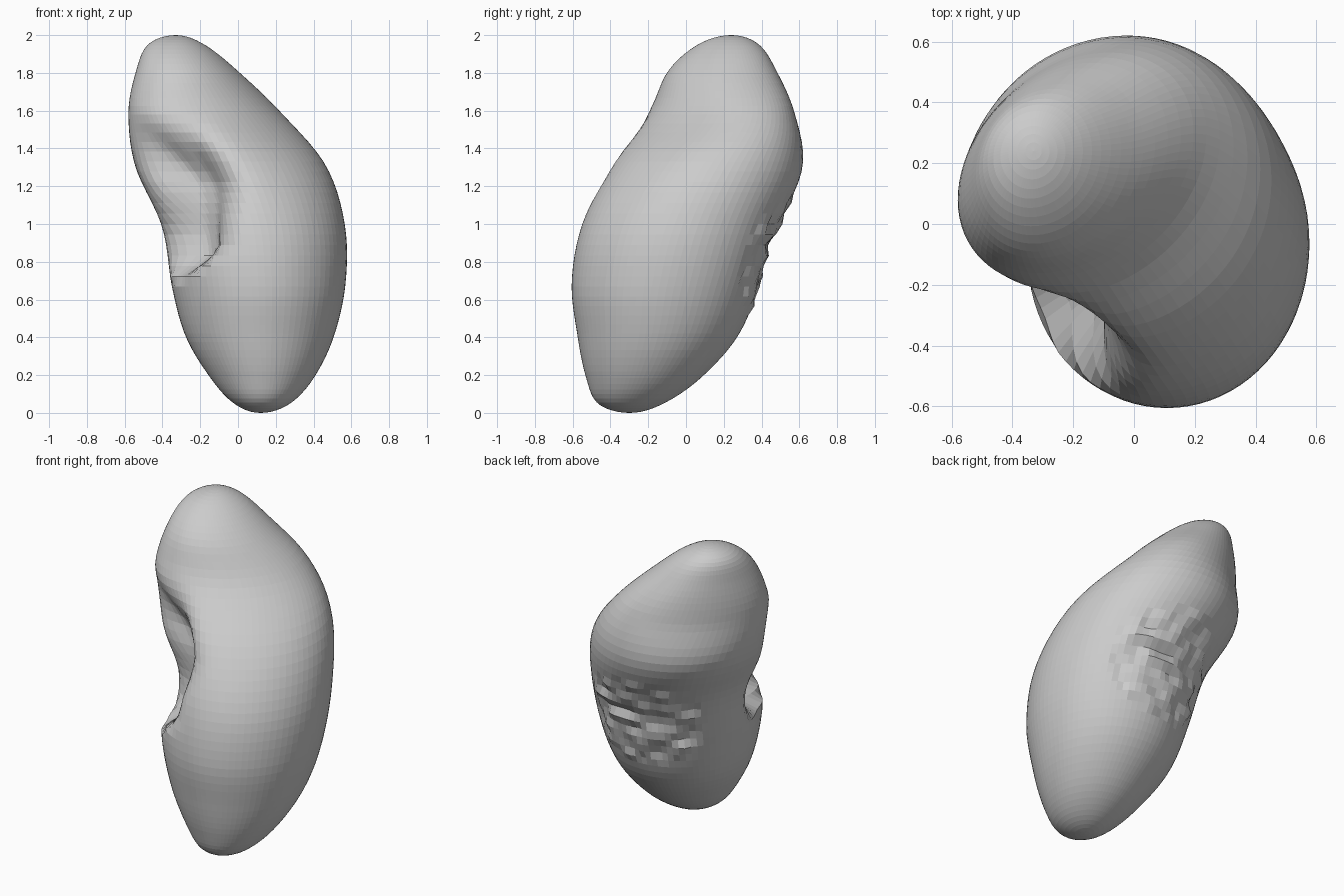
import bpy, bmesh, math
from mathutils import Vector, noise

if "Cube" in bpy.data.objects:
    bpy.data.objects.remove(bpy.data.objects["Cube"])

# Cross-sections evenly spaced from bottom pole to top pole: x min, x max, y min, y max, skew
SECTIONS = [
    (.12, .12, -.30, -.30, 0),
    (-.02, .275, -.465, -.12, 0),
    (-.15, .405, -.53, .085, 0),
    (-.28, .51, -.575, .28, 0),
    (-.355, .57, -.605, .41, 0),
    (-.41, .565, -.55, .515, 0),
    (-.545, .465, -.40, .62, .04),
    (-.58, .23, -.20, .575, .28),
    (-.54, .0, -.095, .48, .2),
    (-.475, -.18, .065, .385, .1),
    (-.33, -.33, .24, .24, 0),
]
RINGS, SEGS = 56, 80


def smooth(a, b, v):
    t = min(1, max(0, (v - a) / (b - a)))
    return t * t * (3 - 2 * t)


def knot(i):
    """Section i; beyond a pole it mirrors, which keeps the ends round."""
    n = len(SECTIONS) - 1
    if 0 <= i <= n:
        return SECTIONS[i]
    x0, x1, y0, y1, skew = SECTIONS[1 if i < 0 else n - 1]
    return (x1, x0, y1, y0, skew)


def section(t):
    """Catmull-Rom blend of the cross-sections."""
    n = len(SECTIONS) - 1
    i = min(int(t * n), n - 1)
    f = t * n - i
    p = [knot(i + k) for k in (-1, 0, 1, 2)]
    return [b + .5 * f * (c - a + f * (2*a - 5*b + 4*c - d + f * (3*(b - c) + d - a)))
            for a, b, c, d in zip(*p)]


def bell(angle, centre, width, power=2):
    d = abs((angle - centre + 180) % 360 - 180)
    return math.exp(-(d / width) ** power)


def point(t, a):
    z = 1 - math.cos(math.pi * t)
    x0, x1, y0, y1, skew = section(t)
    dx = (x1 - x0) / 2 * math.cos(a)
    dy = (y1 - y0) / 2 * (skew * math.cos(a) + math.sqrt(1 - skew**2) * math.sin(a))
    ang = math.degrees(math.atan2(dy, dx))
    # deep notch at the front left, its floor sloping down to the left
    drop = .11 * smooth(-100, -155, ang) if ang < 0 else .11
    notch = smooth(.80 - drop, .95 - drop, z) * (1 - smooth(1.2, 1.62, z))
    k = 1 - .43 * notch * bell(ang, 219 + 18 * smooth(.9, 1.25, z), 27, 3)
    # shallow, ragged hollow at the back
    hollow = bell(ang, 95, 42) * math.exp(-((z - .85) / .28) ** 2)
    k -= .06 * hollow
    x, y = (x0 + x1) / 2 + dx * k, (y0 + y1) / 2 + dy * k
    if hollow > .3:
        r = .07 * noise.noise(Vector((x * 9, y * 9, z * 14)))
        x, y = x + dx * r, y + dy * r
    return (x, y, z)


# Bean-shaped body
bm = bmesh.new()
rings = [[bm.verts.new(point(r / RINGS, 2 * math.pi * s / SEGS)) for s in range(SEGS)]
         for r in range(1, RINGS)]
for low, high in zip(rings, rings[1:]):
    for s in range(SEGS):
        n = (s + 1) % SEGS
        bm.faces.new((low[s], low[n], high[n], high[s]))
bottom = bm.verts.new((.12, -.30, 0))
top = bm.verts.new((-.33, .24, 2))
for s in range(SEGS):
    n = (s + 1) % SEGS
    bm.faces.new((bottom, rings[0][n], rings[0][s]))
    bm.faces.new((top, rings[-1][s], rings[-1][n]))
bmesh.ops.recalc_face_normals(bm, faces=bm.faces)

mesh = bpy.data.meshes.new("bean_body")
bm.to_mesh(mesh)
bm.free()
bpy.context.collection.objects.link(bpy.data.objects.new("bean_body", mesh))
